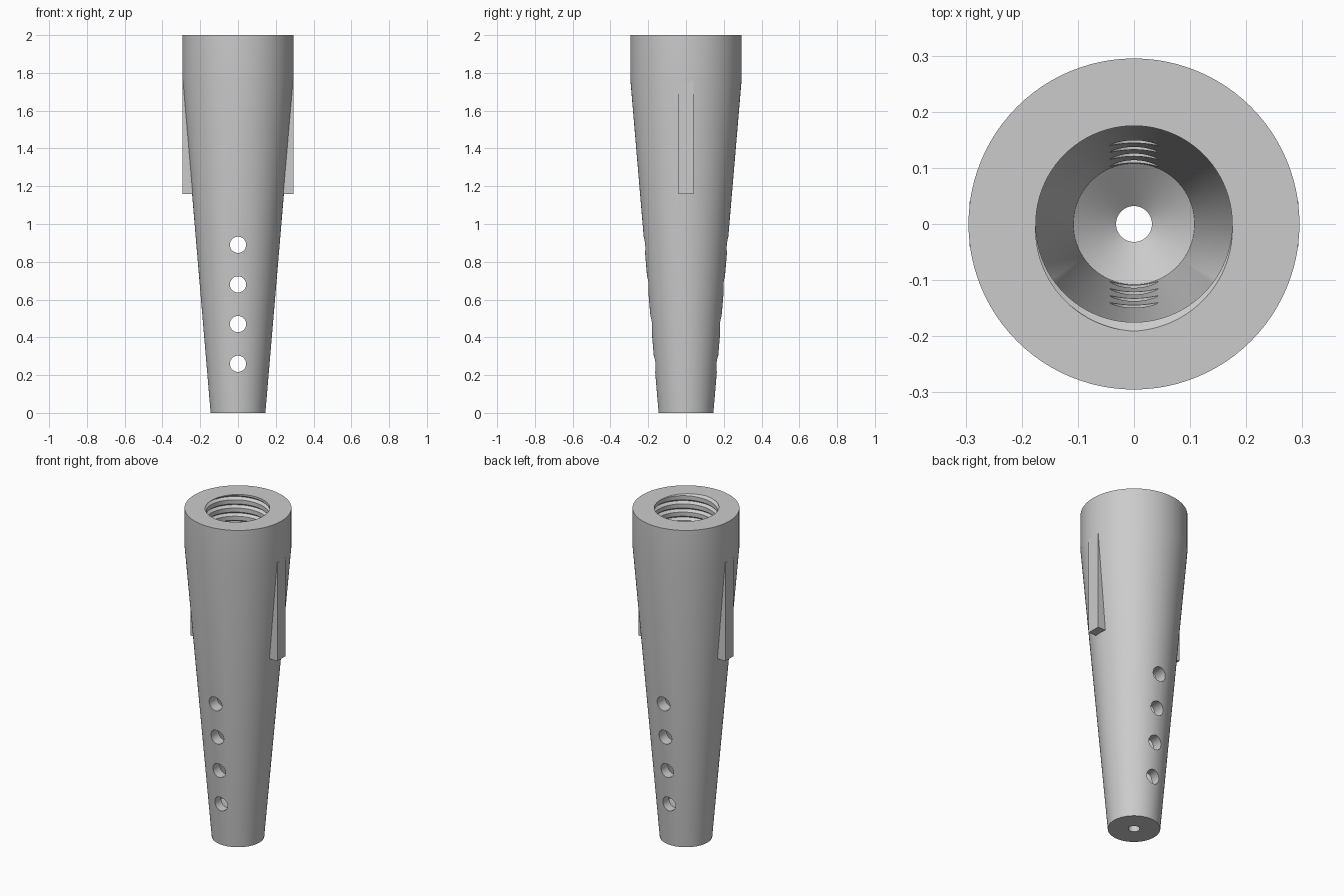
import bpy, bmesh
from math import sin, cos, tau, pi
from mathutils import Matrix

if "Cube" in bpy.data.objects:
    bpy.data.objects.remove(bpy.data.objects["Cube"])

grey = bpy.data.materials.new("plain grey")
grey.use_nodes = True
colour = (0.6, 0.6, 0.6, 1)
grey.diffuse_color = colour
grey.node_tree.nodes["Principled BSDF"].inputs["Base Color"].default_value = colour


def make_object(name, bm):
    bmesh.ops.recalc_face_normals(bm, faces=bm.faces)
    mesh = bpy.data.meshes.new(name)
    bm.to_mesh(mesh)
    bm.free()
    mesh.materials.append(grey)
    obj = bpy.data.objects.new(name, mesh)
    bpy.context.collection.objects.link(obj)
    return obj


def activate(obj):
    bpy.ops.object.select_all(action='DESELECT')
    obj.select_set(True)
    bpy.context.view_layer.objects.active = obj


# Tapered body: closed wall profile swept around the axis, with a helical thread
SEGMENTS = 96
TOP, THREAD_START, PITCH = 2.0, 1.4, 0.05
BORE, GROOVE = 0.175, 0.016
STEPS = 4
lower_bore = [(0.032, 0), (0.032, 0.14), (0.108, 0.2), (BORE, 1.39)]
outside = [(0.295, TOP), (0.295, 1.77), (0.145, 0)]
thread_rows = round((TOP - THREAD_START) / PITCH + 1) * STEPS + 1


def thread_point(row, turn):
    z = THREAD_START + PITCH * (row / STEPS - 1 + turn)
    z = min(max(z, THREAD_START), TOP)
    phase = ((z - THREAD_START) / PITCH - turn + 1e-6) % 1
    return BORE + GROOVE * max(0, 1 - abs(phase - 0.25) * 4), z


bm = bmesh.new()
columns = []
for i in range(SEGMENTS + 1):
    turn = i / SEGMENTS
    profile = lower_bore + [thread_point(k, turn) for k in range(thread_rows)] + outside
    columns.append([bm.verts.new((r * cos(turn * tau), r * sin(turn * tau), z))
                    for r, z in profile])
for a, b in zip(columns, columns[1:]):
    for j in range(len(a)):
        k = (j + 1) % len(a)
        bm.faces.new((a[j], b[j], b[k], a[k]))
bmesh.ops.remove_doubles(bm, verts=bm.verts, dist=0.0001)
body = make_object("tapered_body", bm)

# Four cross holes drilled through front and back walls
bm = bmesh.new()
for i in range(4):
    bmesh.ops.create_cone(
        bm, cap_ends=True, segments=40, radius1=0.043, radius2=0.043, depth=0.8,
        matrix=Matrix.Translation((0, 0, 0.26 + 0.21 * i)) @ Matrix.Rotation(pi / 2, 4, 'X'))
drill = make_object("hole_cutter", bm)
drill.hide_render = True
cut = body.modifiers.new("holes", 'BOOLEAN')
cut.operation = 'DIFFERENCE'
cut.solver = 'EXACT'
cut.object = drill
activate(body)
bpy.ops.object.modifier_apply(modifier=cut.name)
bpy.data.objects.remove(drill)
bpy.ops.object.shade_smooth_by_angle(angle=0.5)

# Straight side fins, set into the wall
for name, side in (("left_fin", 1), ("right_fin", -1)):
    bm = bmesh.new()
    bmesh.ops.create_cube(bm, size=1)
    inner, outer, low, high = 0.215, 0.293, 1.16, 1.76
    bmesh.ops.scale(bm, vec=(outer - inner, 0.08, high - low), verts=bm.verts)
    bmesh.ops.translate(bm, vec=(side * (inner + outer) / 2, 0, (low + high) / 2),
                        verts=bm.verts)
    make_object(name, bm)
